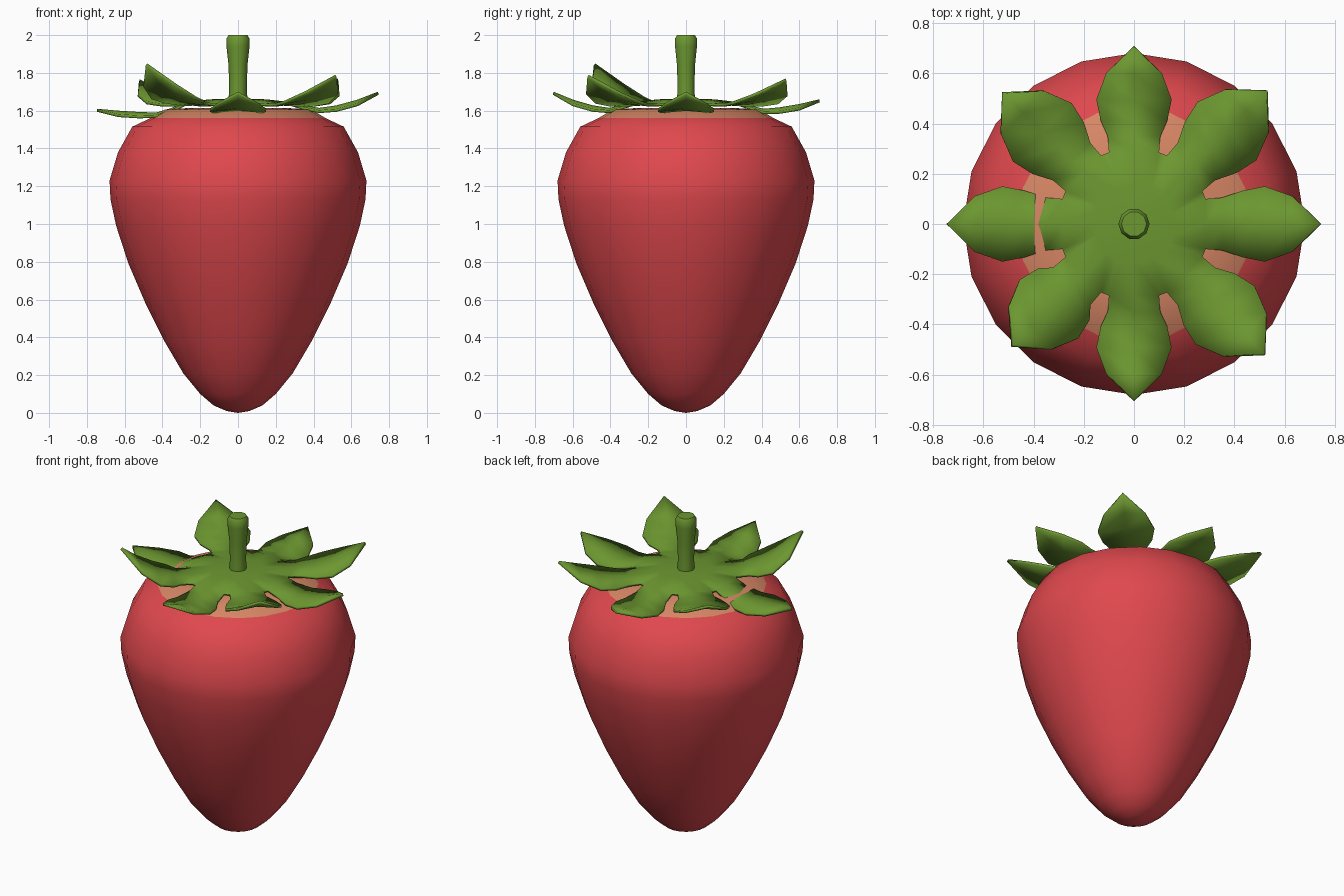
import bpy, bmesh, math
from mathutils import Vector

if "Cube" in bpy.data.objects:
    bpy.data.objects.remove(bpy.data.objects["Cube"])


def material(name, rgb):
    m = bpy.data.materials.new(name)
    m.diffuse_color = (*rgb, 1)
    m.use_nodes = True
    m.node_tree.nodes["Principled BSDF"].inputs["Base Color"].default_value = m.diffuse_color
    return m


red = material("berry red", (0.74, 0.065, 0.075))
pale = material("pale flesh", (0.68, 0.24, 0.13))
green = material("leaf green", (0.15, 0.31, 0.03))


def finish(bm, name, mats, angle):
    bmesh.ops.recalc_face_normals(bm, faces=bm.faces)
    me = bpy.data.meshes.new(name)
    bm.to_mesh(me)
    bm.free()
    ob = bpy.data.objects.new(name, me)
    bpy.context.collection.objects.link(ob)
    for m in mats:
        me.materials.append(m)
    bpy.ops.object.select_all(action='DESELECT')
    ob.select_set(True)
    bpy.context.view_layer.objects.active = ob
    bpy.ops.object.shade_smooth_by_angle(angle=math.radians(angle))
    return ob


def lathe(profile, sides):
    """Revolve (radius, z) points; both ends sit on the axis."""
    bm = bmesh.new()
    rings = []
    for r, z in profile:
        if r == 0:
            rings.append([bm.verts.new((0, 0, z))] * sides)
        else:
            rings.append([bm.verts.new((r * math.cos(math.tau * i / sides),
                                        r * math.sin(math.tau * i / sides), z))
                          for i in range(sides)])
    for a, b in zip(rings, rings[1:]):
        for i in range(sides):
            j = (i + 1) % sides
            quad = list(dict.fromkeys((a[i], a[j], b[j], b[i])))
            bm.faces.new(quad)
    return bm


# Fruit body, with the pale shoulder around the calyx
bm = lathe([(0, 0), (0.06, 0.01), (0.13, 0.04), (0.2, 0.1), (0.29, 0.21),
            (0.39, 0.38), (0.49, 0.58), (0.58, 0.79), (0.645, 0.99),
            (0.675, 1.13), (0.68, 1.23), (0.635, 1.38), (0.56, 1.515),
            (0.465, 1.56), (0.39, 1.605), (0.25, 1.615), (0, 1.615)], 20)
for f in bm.faces:
    f.material_index = 1 if f.calc_center_median().z > 1.56 else 0
finish(bm, "fruit", [red, pale], 60)

# Stem
bm = lathe([(0, 1.62), (0.052, 1.62), (0.047, 1.72), (0.05, 1.84),
            (0.061, 1.94), (0.062, 1.98), (0.05, 2.0), (0, 2.0)], 10)
finish(bm, "stem", [green], 40)

# Calyx: eight leaves, (tip height, dip height, reach) from +x anticlockwise
leaves = [(1.70, 1.615, 0.74), (1.77, 1.65, 0.745), (1.66, 1.61, 0.705),
          (1.765, 1.65, 0.735), (1.61, 1.59, 0.745), (1.85, 1.665, 0.68),
          (1.70, 1.615, 0.70), (1.79, 1.65, 0.73)]
bm = bmesh.new()
hub = bm.verts.new((0, 0, 1.665))
roots = []
for k, (tip_z, dip_z, reach) in enumerate(leaves):
    a = k * math.tau / 8
    out = Vector((math.cos(a), math.sin(a), 0))
    side = Vector((-math.sin(a), math.cos(a), 0))
    wide = 0.165 if k % 2 else 0.15
    rise = tip_z - dip_z
    s = reach / 0.74
    # rows of (distance, half width, middle height, edge drop)
    rows = [(0.15, 0.045, 1.66, 0), (0.285, 0.1, 1.645, 0.005),
            (0.35, 0.105, (1.64 + dip_z) / 2, 0.008),
            (0.43 * s, wide * 0.88, dip_z, 0.012),
            (0.52 * s, wide, dip_z + rise * 0.15, 0.018),
            (0.63 * s, wide * 0.74, dip_z + rise * 0.5, 0.018)]
    grid = []
    for d, w, z, drop in rows:
        grid.append([bm.verts.new(out * d + side * w * t +
                                  Vector((0, 0, z - drop * abs(t))))
                     for t in (-1, 0, 1)])
    tip = bm.verts.new(out * reach + Vector((0, 0, tip_z)))
    for p, q in zip(grid, grid[1:]):
        for i in (0, 1):
            bm.faces.new((p[i], q[i], q[i + 1], p[i + 1]))
    for i in (0, 1):
        bm.faces.new((grid[-1][i], tip, grid[-1][i + 1]))
        bm.faces.new((hub, grid[0][i], grid[0][i + 1]))
    roots.append(grid)
for k in range(8):  # webbing between neighbouring leaves
    p, q = roots[k], roots[(k + 1) % 8]
    bm.faces.new((hub, p[0][2], q[0][0]))
    bm.faces.new((p[0][2], p[1][2], q[1][0], q[0][0]))
calyx = finish(bm, "calyx_leaves", [green], 50)
mod = calyx.modifiers.new("thickness", 'SOLIDIFY')
mod.thickness = 0.016
mod.offset = -1
